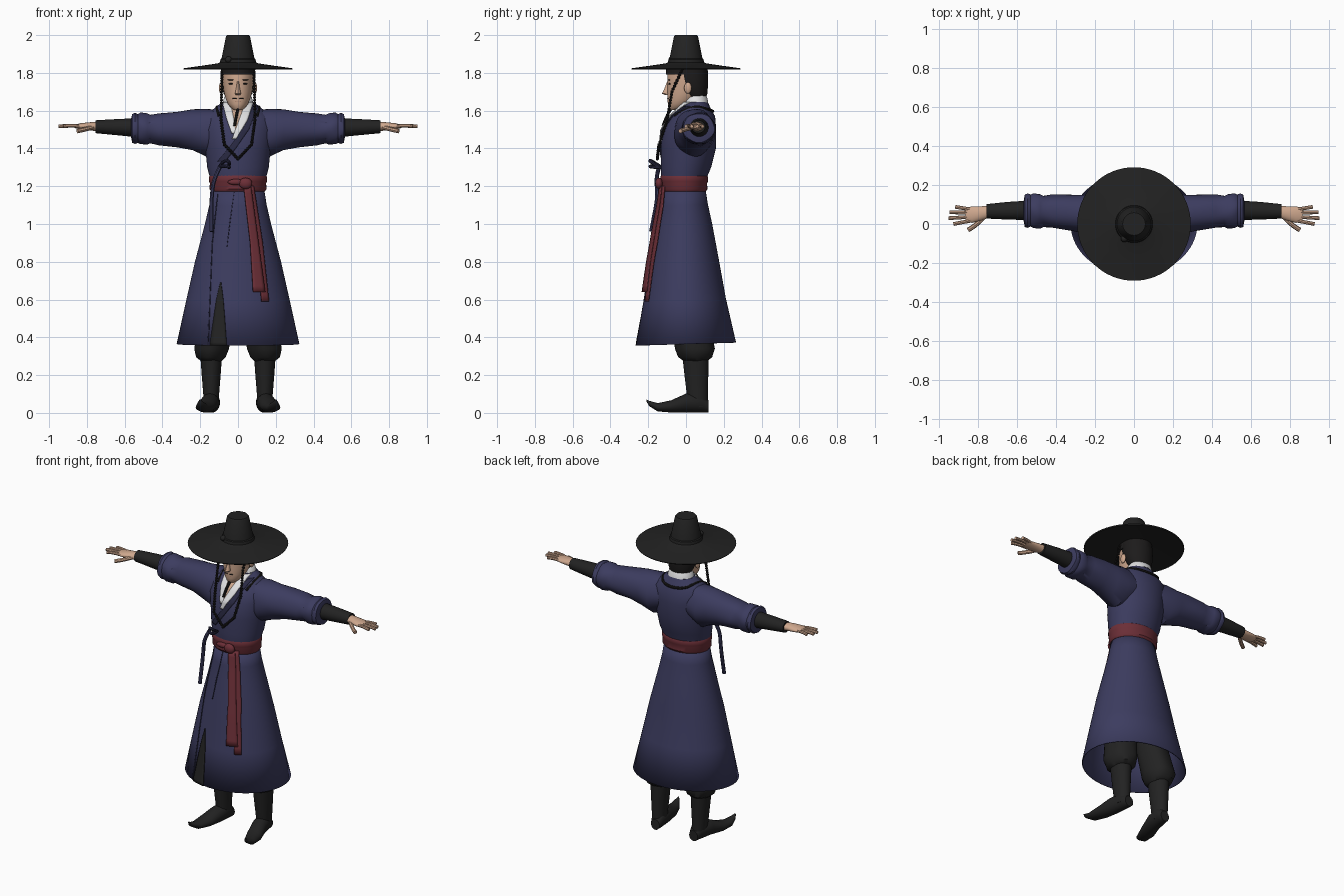
import bpy, bmesh, math
from mathutils import Matrix, Vector

cube = bpy.data.objects.get("Cube")
if cube:
    bpy.data.objects.remove(cube, do_unlink=True)
parts = []


def material(name, *rgb):
    mat = bpy.data.materials.new(name)
    mat.use_nodes = True
    mat.diffuse_color = (*rgb, 1)
    mat.node_tree.nodes["Principled BSDF"].inputs["Base Color"].default_value = (*rgb, 1)
    return mat


NAVY = material("navy cloth", .045, .045, .115)
DARK_NAVY = material("dark navy trim", .022, .022, .055)
BLACK = material("black cloth", .016, .016, .016)
HAIR = material("black hair", .012, .011, .011)
RED = material("red sash", .15, .028, .038)
SKIN = material("skin", .62, .39, .27)
LIP = material("lip", .38, .19, .14)
WHITE = material("white collar", .75, .75, .76)


def add_mesh(name, bm, mat):
    """Turn a bmesh into a scene object with one material."""
    bmesh.ops.recalc_face_normals(bm, faces=bm.faces[:])
    mesh = bpy.data.meshes.new(name)
    bm.to_mesh(mesh)
    bm.free()
    mesh.materials.append(mat)
    obj = bpy.data.objects.new(name, mesh)
    bpy.context.scene.collection.objects.link(obj)
    parts.append(obj)
    return obj


def loft(name, rings, mat, axis="z", side=1, count=40, caps=True, tilt=0, fold=0):
    """Skin ellipses given as (position, centre a, centre b, radius a, radius b)."""
    bm = bmesh.new()
    loops = []
    for pos, ca, cb, ra, rb in rings:
        loop = []
        for i in range(count):
            t = math.tau * i / count
            k = 1 + fold * math.sin(5 * t + 50 * pos)
            a, b = ca + ra * k * math.cos(t), cb + rb * k * math.sin(t)
            x, y, z = {"x": (pos, a, b), "y": (a, pos, b), "z": (a, b, pos)}[axis]
            loop.append(bm.verts.new((x * side, y, z + tilt * y)))
        loops.append(loop)
    for low, high in zip(loops, loops[1:]):
        for i in range(count):
            j = (i + 1) % count
            bm.faces.new((low[i], low[j], high[j], high[i]))
    if caps:
        bm.faces.new(loops[0])
        bm.faces.new(loops[-1])
    return add_mesh(name, bm, mat)


def front_y(rings, x, z):
    """Depth of the front surface of an upright loft at x, z."""
    rings = sorted(rings)
    z = min(max(z, rings[0][0]), rings[-1][0])
    for low, high in zip(rings, rings[1:]):
        if z <= high[0]:
            f = (z - low[0]) / (high[0] - low[0])
            _, cx, cy, rx, ry = [p + (q - p) * f for p, q in zip(low, high)]
            return cy - ry * math.sqrt(max(0, 1 - ((x - cx) / rx) ** 2))


def strip(name, rows, rings, mat, lift=.006, steps=8, across=4):
    """Thin cloth on a loft's front; rows are (height, left x, right x)."""
    bm = bmesh.new()
    grid = []
    for n, (top, low) in enumerate(zip(rows, rows[1:])):
        for s in range(steps + (n == len(rows) - 2)):
            z, xa, xb = [p + (q - p) * s / steps for p, q in zip(top, low)]
            xs = [xa + (xb - xa) * c / across for c in range(across + 1)]
            grid.append([bm.verts.new((x, front_y(rings, x, z) - lift, z)) for x in xs])
    for a, b in zip(grid, grid[1:]):
        for c in range(across):
            bm.faces.new((a[c], b[c], b[c + 1], a[c + 1]))
    obj = add_mesh(name, bm, mat)
    obj.modifiers.new("thickness", "SOLIDIFY").thickness = .005
    return obj


def tube(name, points, radius, mat, side=1):
    """Smooth round cord through the points."""
    curve = bpy.data.curves.new(name, "CURVE")
    curve.dimensions = "3D"
    curve.bevel_depth, curve.bevel_resolution, curve.use_fill_caps = radius, 2, True
    spline = curve.splines.new("NURBS")
    spline.points.add(len(points) - 1)
    for p, (x, y, z) in zip(spline.points, points):
        p.co = (x * side, y, z, 1)
    spline.order_u, spline.use_endpoint_u, spline.resolution_u = 3, True, 6
    temp = bpy.data.objects.new(name, curve)
    bpy.context.scene.collection.objects.link(temp)
    graph = bpy.context.evaluated_depsgraph_get()
    bm = bmesh.new()
    bm.from_mesh(bpy.data.meshes.new_from_object(temp.evaluated_get(graph)))
    bpy.data.objects.remove(temp, do_unlink=True)
    return add_mesh(name, bm, mat)


def ball(name, centre, size, mat):
    bm = bmesh.new()
    place = Matrix.Translation(centre) @ Matrix.Diagonal((*size, 1))
    bmesh.ops.create_uvsphere(bm, u_segments=16, v_segments=10, radius=1, matrix=place)
    return add_mesh(name, bm, mat)


# Robe: upper body, skirt and sash
torso = [(1.16, 0, -.01, .136, .105), (1.25, 0, -.01, .15, .122), (1.30, 0, 0, .163, .133),
         (1.40, 0, .012, .173, .146), (1.50, 0, .018, .185, .142), (1.57, 0, .036, .18, .118),
         (1.62, 0, .047, .115, .08), (1.645, 0, .05, .085, .066)]
skirt = [(1.2, 0, -.01, .136, .11), (1.1, 0, -.01, .152, .126), (1.0, 0, -.01, .175, .148),
         (.8, 0, -.01, .228, .185), (.6, 0, -.007, .273, .218), (.365, 0, 0, .325, .265)]
loft("robe_body", torso, NAVY, count=48)
hem = loft("robe_skirt", skirt, NAVY, count=64, caps=False, tilt=.03)
hem.modifiers.new("thickness", "SOLIDIFY").thickness = .006
loft("sash", [(1.172, 0, -.01, .142, .115), (1.185, 0, -.01, .151, .124), (1.215, 0, -.01, .149, .121),
              (1.225, 0, -.01, .153, .126), (1.25, 0, -.01, .154, .126), (1.262, 0, -.01, .146, .118)], RED)
ball("sash_knot", (.04, -.143, 1.215), (.035, .02, .03), RED)
ball("sash_loop", (-.01, -.14, 1.222), (.045, .014, .016), RED)
strip("sash_tail_long", [(1.2, .05, .085), (.9, .098, .132), (.59, .125, .165)], skirt, RED, .018)
strip("sash_tail_short", [(1.2, .03, .07), (.9, .065, .11), (.64, .08, .145)], skirt, RED, .026)

# Front opening and seams of the skirt
strip("skirt_slit", [(.69, -.095, -.09), (.6, -.115, -.078), (.5, -.13, -.07), (.357, -.15, -.06)],
      skirt, BLACK)
strip("skirt_seam", [(1.16, -.11, -.107), (.9, -.14, -.136), (.36, -.162, -.157)], skirt, DARK_NAVY, .003)
strip("skirt_dart", [(1.17, -.022, -.02), (1.02, -.045, -.04), (.88, -.06, -.058)], skirt, DARK_NAVY, .003)

# Neckline layers
strip("chest_skin", [(1.645, -.045, .045), (1.57, -.03, .02), (1.5, -.022, -.012)], torso, SKIN, .005)
strip("collar_right", [(1.645, -.083, -.04), (1.56, -.062, -.022), (1.48, -.034, -.01)], torso, WHITE, .008)
strip("collar_left", [(1.645, .04, .083), (1.55, .005, .05), (1.45, -.032, -.01)], torso, WHITE, .012)
strip("lapel", [(1.625, .082, .105), (1.5, .025, .058), (1.4, -.05, -.012), (1.33, -.11, -.07)],
      torso, DARK_NAVY, .007)
loft("collar_back", [(1.61, 0, .048, .085, .07), (1.655, 0, .045, .074, .062),
                     (1.665, 0, .045, .066, .054), (1.62, 0, .045, .06, .05)], WHITE, caps=False, tilt=.3)

# Side bow and hanging ribbon of the robe
tube("bow_ribbon", [(-.09, -.14, 1.31), (-.125, -.16, 1.25), (-.14, -.15, 1.15), (-.14, -.165, 1.06),
                    (-.14, -.185, .96)], .011, NAVY)
for rise in (0, .03):
    tube("bow_loop", [(-.10, -.13, 1.30), (-.075, -.19, 1.31 + rise), (-.04, -.19, 1.30 + rise),
                      (-.05, -.14, 1.30)], .009, DARK_NAVY)

# Arms, hands, legs, ears and eyes, one set per side
sleeve = [(.06, .04, 1.505, .09, .10), (.17, .045, 1.485, .108, .125), (.24, .05, 1.497, .10, .108),
          (.32, .058, 1.502, .092, .094), (.42, .065, 1.502, .085, .084), (.465, .066, 1.503, .08, .075),
          (.48, .066, 1.503, .088, .082), (.515, .067, 1.505, .089, .084), (.53, .067, 1.505, .082, .076),
          (.545, .067, 1.507, .088, .082), (.56, .067, 1.508, .083, .076), (.566, .067, 1.51, .05, .05)]
for side, label in ((1, "left"), (-1, "right")):
    loft(label + "_sleeve", sleeve, NAVY, "x", side, fold=.025)
    loft(label + "_forearm", [(.54, .07, 1.51, .05, .05), (.65, .068, 1.513, .045, .042),
                              (.755, .065, 1.515, .037, .034)], BLACK, "x", side)
    loft(label + "_palm", [(.73, .065, 1.515, .028, .025), (.78, .055, 1.517, .036, .022),
                           (.83, .048, 1.517, .042, .017), (.865, .047, 1.517, .036, .009)],
         SKIN, "x", side, 24)
    for root, tip, reach in ((.016, 0, .925), (.037, .03, .95), (.058, .06, .945), (.076, .088, .915)):
        tube(label + "_finger", [(.84, root, 1.517), (.885, (root + tip) / 2, 1.523), (reach, tip, 1.517)],
             .0095, SKIN, side)
    tube(label + "_thumb", [(.77, .035, 1.512), (.805, -.005, 1.502), (.85, -.03, 1.492)], .012, SKIN, side)
    loft(label + "_trouser", [(.65, .085, .01, .08, .085), (.45, .125, .03, .09, .1),
                              (.34, .142, .048, .092, .105), (.295, .142, .05, .078, .09),
                              (.27, .14, .05, .05, .055)], BLACK, side=side, fold=.03)
    loft(label + "_boot_shaft", [(.31, .142, .05, .058, .07), (.2, .142, .055, .05, .063),
                                 (.1, .142, .06, .042, .056), (.03, .14, .065, .04, .05)], BLACK, side=side)
    loft(label + "_boot_foot", [(.118, .135, .035, .03, .033), (.085, .138, .055, .043, .052),
                                (0, .15, .052, .048, .05), (-.08, .172, .034, .05, .032),
                                (-.15, .188, .03, .036, .022), (-.195, .198, .05, .016, .014),
                                (-.21, .2, .066, .005, .005)], BLACK, "y", side, 24)
    ball(label + "_ear", (side * .09, .01, 1.72), (.011, .02, .03), SKIN)
    ball(label + "_eye", (side * .034, -.087, 1.742), (.016, .006, .004), HAIR)
    ball(label + "_eyebrow", (side * .036, -.089, 1.763), (.02, .006, .003), HAIR)
    ball(label + "_moustache", (side * .016, -.095, 1.664), (.015, .005, .003), HAIR)

# Head
loft("neck", [(1.54, 0, .04, .06, .06), (1.62, 0, .03, .05, .055), (1.69, 0, .025, .05, .06)], SKIN)
loft("face", [(1.603, 0, -.06, .02, .022), (1.615, 0, -.048, .037, .043), (1.635, 0, -.034, .053, .062),
              (1.66, 0, -.02, .064, .078), (1.70, 0, -.005, .075, .094), (1.75, 0, .005, .08, .103),
              (1.80, 0, .008, .084, .107), (1.835, 0, .01, .08, .1)], SKIN)
loft("hair", [(1.655, 0, .062, .055, .04), (1.69, 0, .047, .076, .066), (1.73, 0, .036, .087, .08),
              (1.78, 0, .03, .092, .087), (1.835, 0, .022, .09, .09)], HAIR)
loft("headband", [(1.792, 0, .005, .089, .112), (1.835, 0, .005, .089, .108)], HAIR)
loft("nose", [(1.682, 0, -.098, .012, .012), (1.69, 0, -.102, .016, .025), (1.72, 0, -.096, .01, .017),
              (1.755, 0, -.09, .006, .01)], SKIN, count=12)
ball("mouth", (0, -.091, 1.648), (.02, .006, .005), LIP)
tube("beard", [(0, -.078, 1.612), (-.008, -.1, 1.58), (-.018, -.122, 1.52)], .008, HAIR)

# Wide-brimmed hat
profile = [(1.832, .08), (1.818, .287), (1.824, .291), (1.838, .19), (1.85, .11), (1.855, .096),
           (1.872, .093), (1.876, .087), (1.992, .064), (2.0, .058)]
loft("hat", [(z, 0, 0, r, r) for z, r in profile], BLACK, count=64)
ball("hat_ornament", (-.05, -.075, 1.87), (.018, .018, .018), BLACK)

# Beaded hat string hanging over the chest
half = [(.085, -.02, 1.82), (.087, -.075, 1.7), (.09, -.1, 1.55), (.072, -.143, 1.42)]
path = [Vector(p) for p in half + [(0, -.152, 1.345)]]
path += [Vector((-x, y, z)) for x, y, z in reversed(half)]
beads = bmesh.new()
for a, b in zip(path, path[1:]):
    number = round((b - a).length / .016)
    for i in range(number):
        bmesh.ops.create_icosphere(beads, subdivisions=1, radius=.0095,
                                   matrix=Matrix.Translation(a.lerp(b, i / number)))
add_mesh("bead_string", beads, HAIR)
arc = [(.1, -.06, 1.57), (.12, .03, 1.63), (.09, .125, 1.605)]
tube("shoulder_cord", arc + [(0, .148, 1.595)] + [(-x, y, z) for x, y, z in reversed(arc)], .008, HAIR)

# Smooth shading with sharp edges kept
for obj in bpy.context.scene.objects:
    obj.select_set(obj in parts)
bpy.context.view_layer.objects.active = parts[0]
bpy.ops.object.shade_smooth_by_angle(angle=math.radians(40))
